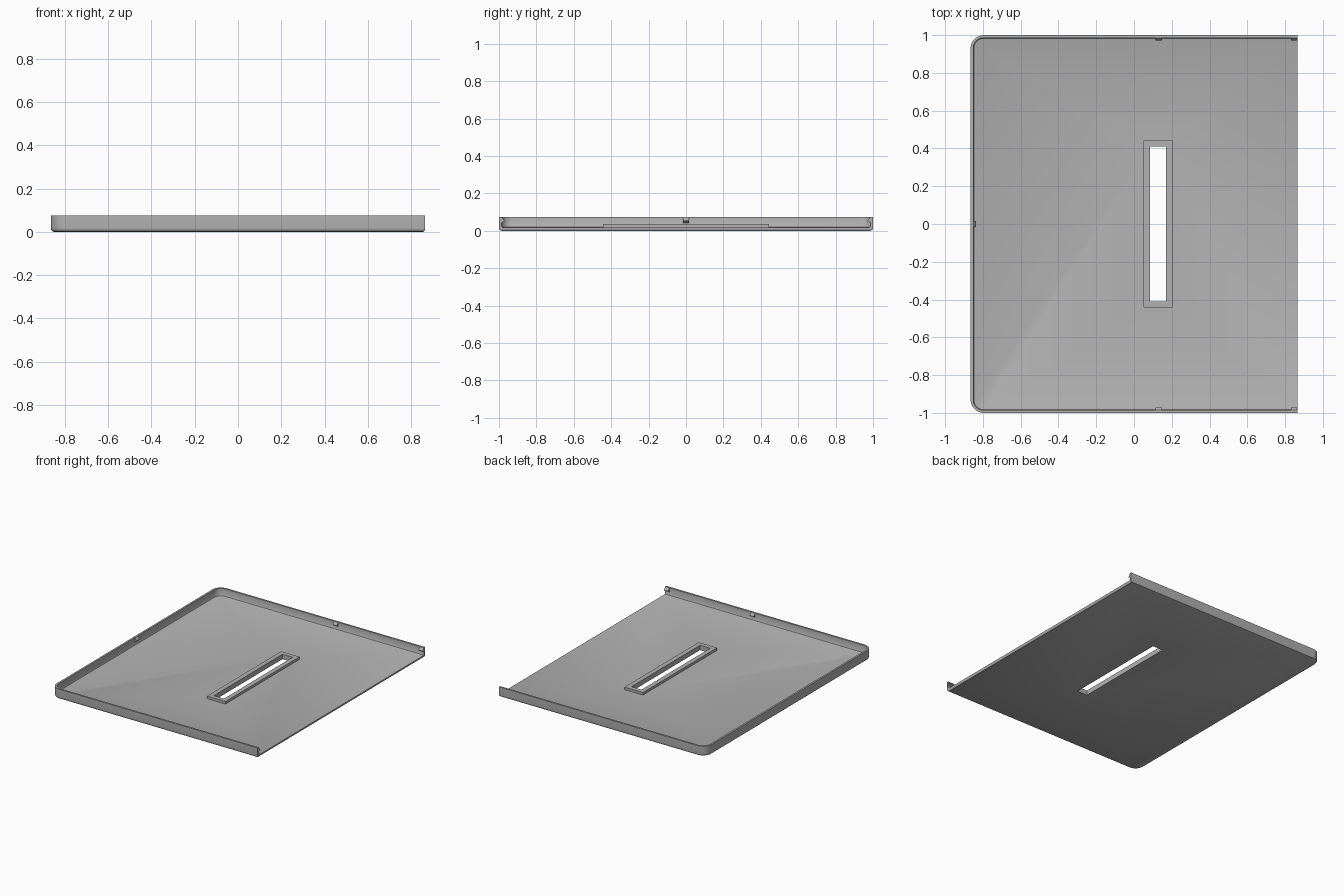
import bpy, bmesh, math
from mathutils import Matrix, Vector

if "Cube" in bpy.data.objects:
    bpy.data.objects.remove(bpy.data.objects["Cube"], do_unlink=True)

HX, HY, TOP, FLOOR, WALL, R = 0.865, 1.0, 0.075, 0.018, 0.014, 0.07

grey = bpy.data.materials.new("plain_grey")
grey.use_nodes = True
colour = (0.45, 0.45, 0.45, 1)
grey.diffuse_color = colour
grey.node_tree.nodes["Principled BSDF"].inputs["Base Color"].default_value = colour


def make_object(name, bm):
    bmesh.ops.recalc_face_normals(bm, faces=bm.faces)
    mesh = bpy.data.meshes.new(name)
    bm.to_mesh(mesh)
    bm.free()
    mesh.materials.append(grey)
    obj = bpy.data.objects.new(name, mesh)
    bpy.context.collection.objects.link(obj)
    return obj


def box(name, x0, x1, half_y, z0, z1):
    bm = bmesh.new()
    bmesh.ops.create_cube(bm, size=1)
    for v in bm.verts:
        v.co = ((x0 + x1) / 2 + v.co.x * (x1 - x0), v.co.y * 2 * half_y,
                (z0 + z1) / 2 + v.co.z * (z1 - z0))
    return make_object(name, bm)


def outline(inset, end_inset, z, steps=10):
    """Open U path with two rounded corners, ending on the open side."""
    r = R - inset
    half = [Vector((HX - end_inset, HY - inset, z))]
    for i in range(steps + 1):
        a = math.pi / 2 * (1 + i / steps)
        half.append(Vector((R - HX + r * math.cos(a), HY - R + r * math.sin(a), z)))
    return half + [Vector((p.x, -p.y, z)) for p in reversed(half)]


# Tray: rounded underside, outer wall, rim, inner wall and fillet to the floor
layers = [(0.014, 0.008, 0), (0.005, 0.003, 0.004), (0.001, 0, 0.011), (0, 0, FLOOR),
          (0, 0, TOP), (WALL, 0, TOP), (WALL, 0, 0.026), (0.017, 0, 0.020), (0.023, 0, FLOOR)]
bm = bmesh.new()
rows = [[bm.verts.new(p) for p in outline(*layer)] for layer in layers]
for low, high in zip(rows, rows[1:]):
    for i in range(len(low) - 1):
        bm.faces.new((low[i], low[i + 1], high[i + 1], high[i]))
for low, high in zip(rows[:2], rows[1:3]):
    bm.faces.new((low[-1], low[0], high[0], high[-1]))
bm.faces.new(rows[0])
bm.faces.new(rows[-1])
bm.faces.new([r[0] for r in rows[2:]] + [r[-1] for r in reversed(rows[2:])])
tray = make_object("tray", bm)

# Raised frame round the slot
frame = box("slot_frame", 0.05, 0.205, 0.443, FLOOR - 0.006, 0.037)

# Slot cut through tray and frame
cutter = box("slot_cutter", 0.085, 0.17, 0.41, -0.1, 0.1)
cutter.hide_render = True
for obj in (tray, frame):
    mod = obj.modifiers.new("slot", "BOOLEAN")
    mod.operation = "DIFFERENCE"
    mod.solver = "EXACT"
    mod.object = cutter
    bpy.context.view_layer.objects.active = obj
    bpy.ops.object.modifier_apply(modifier=mod.name)
bpy.data.objects.remove(cutter, do_unlink=True)

# Smooth the rounded walls, keep edges sharp
bpy.ops.object.select_all(action="DESELECT")
tray.select_set(True)
bpy.context.view_layer.objects.active = tray
bpy.ops.object.shade_smooth_by_angle(angle=math.radians(35))


# Snap clips: small wedges on the inside of the walls
def clip(name, position, angle):
    profile = [(-0.004, 0.073), (0, 0.073), (0.015, 0.055), (0.015, 0.05),
               (0, 0.043), (-0.004, 0.043)]
    bm = bmesh.new()
    ends = [[bm.verts.new((s * 0.017, d, z)) for d, z in profile] for s in (-1, 1)]
    bm.faces.new(ends[0])
    bm.faces.new(ends[1])
    for i in range(len(profile)):
        j = (i + 1) % len(profile)
        bm.faces.new((ends[0][i], ends[0][j], ends[1][j], ends[1][i]))
    turn = Matrix.Translation(position) @ Matrix.Rotation(angle, 4, "Z")
    bmesh.ops.transform(bm, matrix=turn, verts=bm.verts)
    make_object(name, bm)


for label, x in (("middle", 0.13), ("end", HX - 0.018)):
    clip("front_clip_" + label, Vector((x, WALL - HY, 0)), 0)
    clip("back_clip_" + label, Vector((x, HY - WALL, 0)), math.pi)
clip("right_clip", Vector((WALL - HX, 0, 0)), -math.pi / 2)
